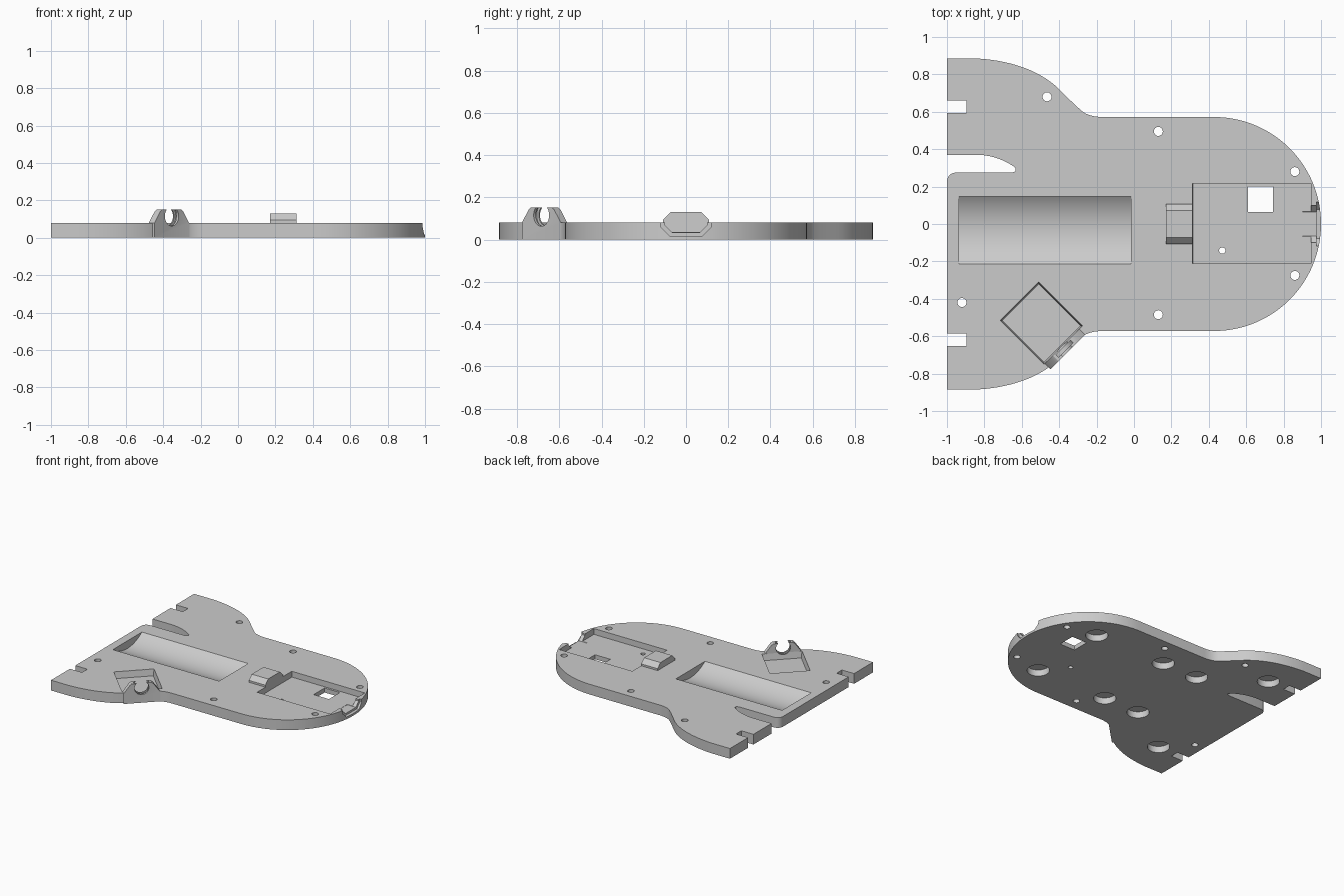
import bpy, bmesh
from math import sin, cos, pi, radians
from mathutils import Matrix

cube = bpy.data.objects.get("Cube")
if cube:
    bpy.data.objects.remove(cube, do_unlink=True)

grey = bpy.data.materials.new("plain_grey")
grey.use_nodes = True
colour = (0.6, 0.6, 0.6, 1)
grey.diffuse_color = colour
grey.node_tree.nodes["Principled BSDF"].inputs["Base Color"].default_value = colour

T = 0.08                                   # plate thickness
DIAG = Matrix.Rotation(radians(-45), 4, "Z")   # local x runs outwards, local y along the angled edge


def make(name, bm):
    bmesh.ops.recalc_face_normals(bm, faces=bm.faces)
    mesh = bpy.data.meshes.new(name)
    bm.to_mesh(mesh)
    bm.free()
    obj = bpy.data.objects.new(name, mesh)
    bpy.context.collection.objects.link(obj)
    mesh.materials.append(grey)
    return obj


def prism(name, pts, lo, hi, axis="z", taper=1.0, matrix=None):
    """Extrude a profile along z, or a (y, z) profile along x."""
    bm = bmesh.new()
    if axis == "z":
        rings = [[bm.verts.new((x * s, y * s, z)) for x, y in pts] for z, s in ((lo, taper), (hi, 1))]
    else:
        rings = [[bm.verts.new((x, y, z)) for y, z in pts] for x in (lo, hi)]
    for ring in rings:
        bm.faces.new(ring)
    n = len(pts)
    for i in range(n):
        j = (i + 1) % n
        bm.faces.new((rings[0][i], rings[0][j], rings[1][j], rings[1][i]))
    if matrix:
        bm.transform(matrix)
    return make(name, bm)


def circle(cx, cy, r, n=32):
    return [(cx + r * cos(2 * pi * i / n), cy + r * sin(2 * pi * i / n)) for i in range(n)]


def rect(x0, x1, y0, y1):
    return [(x0, y0), (x1, y0), (x1, y1), (x0, y1)]


def octagon(half, z0, z1, c):
    return [(-half, z0 + c), (-half + c, z0), (half - c, z0), (half, z0 + c),
            (half, z1 - c), (half - c, z1), (c - half, z1), (-half, z1 - c)]


def combine(target, tool, operation="DIFFERENCE"):
    tool.hide_render = True
    mod = target.modifiers.new("cut", "BOOLEAN")
    mod.operation, mod.solver, mod.object = operation, "EXACT", tool
    bpy.context.view_layer.objects.active = target
    bpy.ops.object.modifier_apply(modifier=mod.name)
    bpy.data.objects.remove(tool, do_unlink=True)


def curve(p0, p1, p2, p3, n=10):
    """Cubic curve without its last point."""
    return [tuple((1 - t) ** 3 * a + 3 * t * (1 - t) ** 2 * b + 3 * t * t * (1 - t) * c + t ** 3 * d
                  for a, b, c, d in zip(p0, p1, p2, p3)) for t in (i / n for i in range(n))]


# Base plate: half outline from the flared end to the round end, mirrored
half = [(-1, 0.885)]
half += curve((-0.84, 0.885), (-0.66, 0.875), (-0.5, 0.82), (-0.4, 0.72), 14)
half += curve((-0.4, 0.72), (-0.36, 0.68), (-0.31, 0.63), (-0.28, 0.605), 3)
half += curve((-0.28, 0.605), (-0.25, 0.58), (-0.21, 0.572), (-0.16, 0.572), 8)
half += [(0.428 + 0.572 * sin(a), 0.572 * cos(a)) for a in (pi / 2 * i / 32 for i in range(33))]
plate = prism("base_plate", half + [(x, -y) for x, y in reversed(half[:-1])], 0, T)

# Angled sensor holder wall
holder = Matrix.Translation((-0.372, -0.667, 0)) @ DIAG
wall = prism("sensor_wall",
             [(-0.13, 0), (0.13, 0), (0.13, T), (0.085, 0.142), (0.07, 0.152),
              (-0.07, 0.152), (-0.085, 0.142), (-0.13, T)],
             -0.025, 0.025, "x", matrix=holder)
combine(plate, wall, "UNION")

# Raised plug housing
combine(plate, prism("plug_housing", octagon(0.108, 0.025, 0.13, 0.035), 0.17, 0.32, "x"), "UNION")

# Edge notches and curved side slot
for y in (0.627, -0.618):
    combine(plate, prism("notch", rect(-1.1, -0.895, y - 0.033, y + 0.033), -1, 1))
slot = [(-1.1, 0.37), (-1.1, 0.2), (-1, 0.225)]
slot += curve((-1, 0.225), (-1, 0.255), (-0.98, 0.275), (-0.95, 0.275), 8)
slot += curve((-0.66, 0.275), (-0.625, 0.275), (-0.625, 0.3), (-0.65, 0.312), 8)
slot += curve((-0.65, 0.312), (-0.7, 0.345), (-0.77, 0.37), (-0.84, 0.37), 10)
slot += [(-0.84, 0.37)]
combine(plate, prism("slot", slot, -1, 1))

# Screw holes and cable opening
for x, y in ((-0.465, 0.68), (0.13, 0.495), (0.13, -0.485), (0.86, 0.28), (0.86, -0.275), (-0.92, -0.42)):
    combine(plate, prism("screw_hole", circle(x, y, 0.024, 24), -1, 1))
combine(plate, prism("small_hole", circle(0.472, -0.142, 0.017, 20), -1, 1))
combine(plate, prism("cable_opening", rect(0.61, 0.742, 0.065, 0.2), -1, 1))

# Round blind pits underneath
for x, y in ((0.62, 0.325), (0, 0.325), (-0.31, 0.325), (-0.74, 0.61)):
    for side in (1, -1):
        combine(plate, prism("pit", circle(x, side * y, 0.08, 40), -0.1, 0.05))

# Battery trough
combine(plate, prism("trough", circle(-0.033, 0.32, 0.3, 96), -0.935, -0.015, "x"))

# Circuit board pocket and its stepped port opening through the rim
pocket = Matrix.Translation((0.63, 0.003, 0))
combine(plate, prism("board_pocket", rect(-0.32, 0.32, -0.217, 0.217), 0.035, T + 0.1, taper=0.985, matrix=pocket))
combine(plate, prism("port_inner", octagon(0.1, 0.033, 0.13, 0.035), 0.9, 1.1, "x"))
combine(plate, prism("port_outer", octagon(0.118, 0.017, 0.145, 0.04), 0.975, 1.1, "x"))

# Angled sensor pocket and the stepped round seat in its wall
seat = Matrix.Translation((-0.495, -0.53, 0)) @ DIAG
combine(plate, prism("sensor_pocket", rect(-0.166, 0.166, -0.145, 0.145), 0.03, T, taper=0.95, matrix=seat))
combine(plate, prism("sensor_clearance", rect(-0.166, 0.166, -0.145, 0.145), T - 0.001, T + 0.1, matrix=seat))
for r, lo, hi in ((0.052, -0.1, 0.1), (0.066, -0.01, 0.01)):
    combine(plate, prism("round_seat", circle(0, 0.115, r, 40), lo, hi, "x", matrix=holder))

# Smooth shading with sharp edges kept
bpy.ops.object.select_all(action="DESELECT")
plate.select_set(True)
bpy.context.view_layer.objects.active = plate
bpy.ops.object.shade_smooth_by_angle(angle=radians(25))
